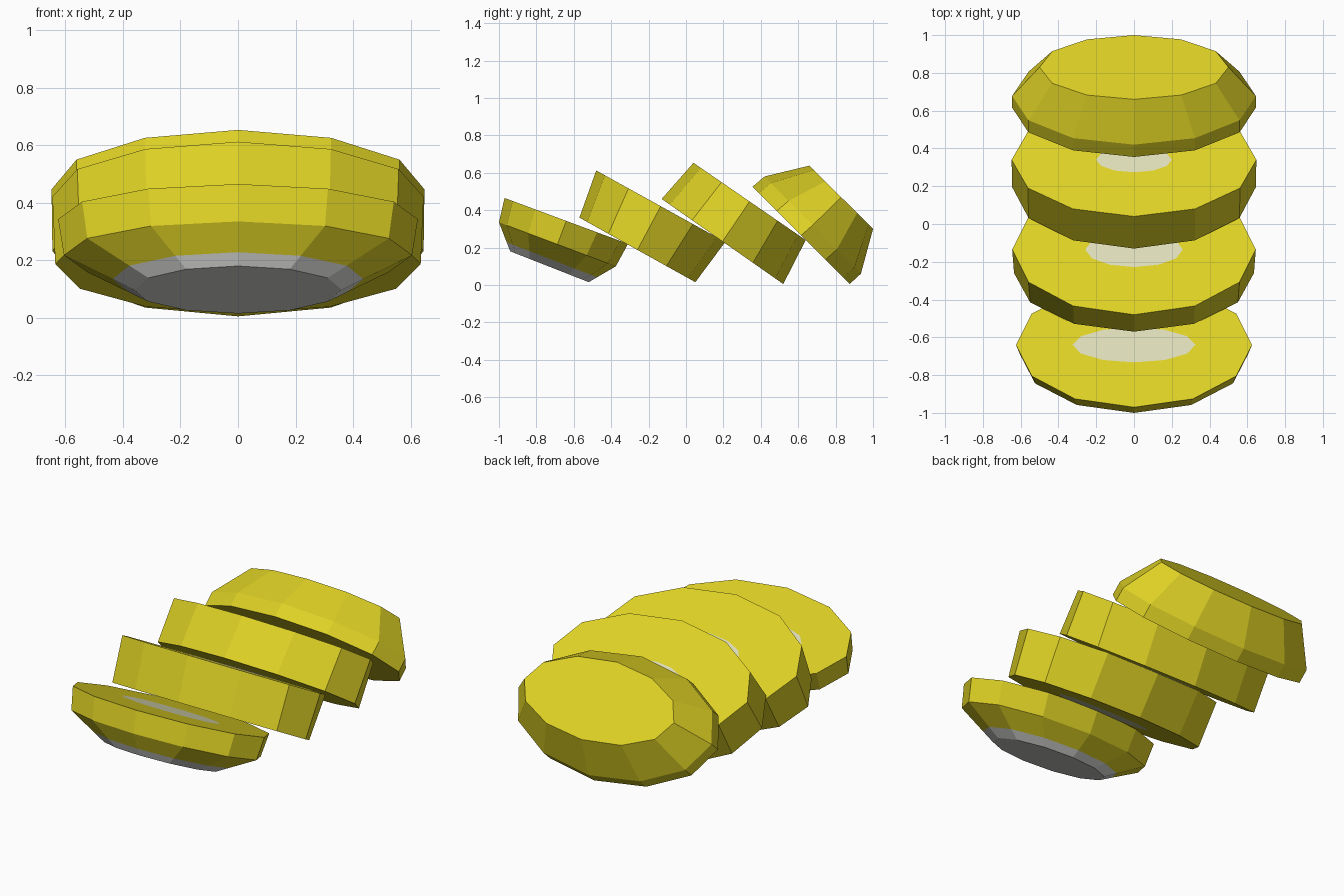
import bpy, math
from mathutils import Vector

if "Cube" in bpy.data.objects:
    bpy.data.objects.remove(bpy.data.objects["Cube"])

SIDES = 12


def make_material(name, rgb):
    m = bpy.data.materials.new(name)
    m.diffuse_color = (*rgb, 1)
    m.use_nodes = True
    m.node_tree.nodes["Principled BSDF"].inputs["Base Color"].default_value = m.diffuse_color
    return m


MATS = [make_material("yellow", (0.73, 0.64, 0.018)),
        make_material("pale_core", (0.72, 0.72, 0.48)),
        make_material("white_tip", (0.72, 0.72, 0.70))]


def ring(front, back, rx):
    """Tilted oval from its front (y, z), back (y, z) and half width."""
    f, b = Vector((0, *front)), Vector((0, *back))
    mid, half = (f + b) / 2, (f - b) / 2
    pts = []
    for i in range(SIDES):
        a = 2 * math.pi * i / SIDES
        pts.append(mid + half * math.cos(a) + Vector((rx * math.sin(a), 0, 0)))
    return pts


def spot(r, sx, sy):
    """Smaller oval inside a ring, for the core seen on a cut face."""
    mid = sum(r, Vector()) / SIDES
    out = []
    for p in r:
        d = p - mid
        out.append(mid + Vector((d.x * sx, d.y * sy, d.z * sy)))
    return out


def blend(a, b, t):
    return [p.lerp(q, t) for p, q in zip(a, b)]


def loft(name, rings, band_mats, bottom_mat, top_mat):
    """Skin a stack of rings from bottom to top and close both ends."""
    verts = [p for r in rings for p in r]
    faces, mats = [list(range(SIDES))[::-1]], [bottom_mat]
    for k, m in enumerate(band_mats):
        for i in range(SIDES):
            j = (i + 1) % SIDES
            a, b = k * SIDES, (k + 1) * SIDES
            faces.append([a + i, a + j, b + j, b + i])
            mats.append(m)
    last = (len(rings) - 1) * SIDES
    faces.append([last + i for i in range(SIDES)])
    mats.append(top_mat)
    me = bpy.data.meshes.new(name)
    me.from_pydata(verts, [], faces)
    for m in MATS:
        me.materials.append(m)
    for p, m in zip(me.polygons, mats):
        p.material_index = m
    me.update()
    ob = bpy.data.objects.new(name, me)
    bpy.context.collection.objects.link(ob)


# Front end slice with a white tip underneath
tip = ring((-0.94, 0.18), (-0.52, 0.015), 0.36)
mid = ring((-1.0, 0.335), (-0.375, 0.10), 0.605)
top = ring((-0.97, 0.465), (-0.31, 0.22), 0.625)
loft("front_end_slice", [tip, blend(mid, tip, 0.69), mid, top, spot(top, 0.52, 0.28)],
     [2, 0, 0, 0], 2, 1)

# Two middle slices with pale cores on both cut faces
low = ring((-0.57, 0.36), (0.05, 0.015), 0.635)
top = ring((-0.48, 0.612), (0.21, 0.23), 0.645)
loft("front_middle_slice", [spot(low, 0.5, 0.28), low, top, spot(top, 0.4, 0.27)],
     [0, 0, 0], 1, 1)

low = ring((-0.13, 0.46), (0.52, 0.005), 0.645)
top = ring((0.04, 0.653), (0.64, 0.24), 0.648)
loft("rear_middle_slice", [spot(low, 0.4, 0.27), low, top, spot(top, 0.31, 0.22)],
     [0, 0, 0], 1, 1)

# Rear end slice, tapering to a plain yellow cap
low = ring((0.355, 0.525), (0.875, 0.005), 0.645)
mid = ring((0.42, 0.58), (0.935, 0.06), 0.645)
cap = ring((0.66, 0.638), (1.0, 0.30), 0.5)
loft("rear_end_slice", [spot(low, 0.31, 0.22), low, mid, cap], [0, 0, 0], 1, 0)
